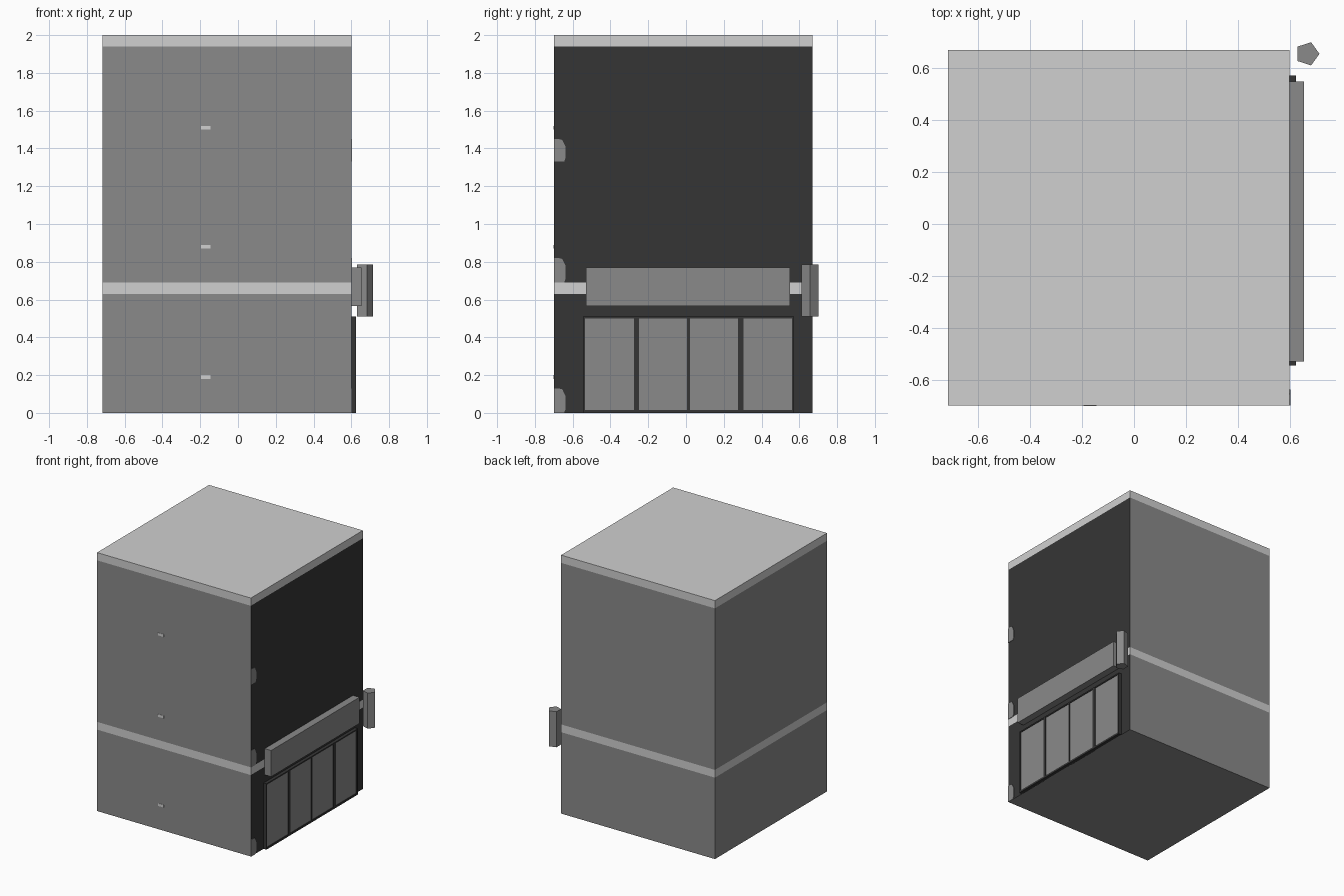
import bpy, bmesh, math
from mathutils import Vector

if "Cube" in bpy.data.objects:
    bpy.data.objects.remove(bpy.data.objects["Cube"])


def material(name, v):
    m = bpy.data.materials.new(name)
    m.diffuse_color = (v, v, v, 1)
    m.use_nodes = True
    m.node_tree.nodes["Principled BSDF"].inputs["Base Color"].default_value = m.diffuse_color
    return m


GREY = material("wall grey", 0.255)
LIGHT = material("trim light grey", 0.63)
DARK = material("facade dark grey", 0.036)


def finish(name, bm, mats):
    bmesh.ops.recalc_face_normals(bm, faces=bm.faces)
    me = bpy.data.meshes.new(name)
    bm.to_mesh(me)
    bm.free()
    for m in mats:
        me.materials.append(m)
    ob = bpy.data.objects.new(name, me)
    bpy.context.collection.objects.link(ob)
    return ob


def add_box(bm, lo, hi):
    verts = bmesh.ops.create_cube(bm, size=1)["verts"]
    for v in verts:
        v.co = Vector([(a + b) / 2 + c * (b - a) for a, b, c in zip(lo, hi, v.co)])


def box(name, lo, hi, mat):
    bm = bmesh.new()
    add_box(bm, lo, hi)
    return finish(name, bm, [mat])


def prism(name, pts, offset, mat):
    bm = bmesh.new()
    face = bm.faces.new([bm.verts.new(p) for p in pts])
    ext = bmesh.ops.extrude_face_region(bm, geom=[face], use_keep_orig=True)["geom"]
    for v in ext:
        if isinstance(v, bmesh.types.BMVert):
            v.co += Vector(offset)
    return finish(name, bm, [mat])


# building block, cut into storeys and trim bands
bm = bmesh.new()
add_box(bm, (-0.717, -0.70, 0), (0.60, 0.67, 2.0))
for z in (0.63, 0.69, 1.94):
    bmesh.ops.bisect_plane(bm, geom=bm.verts[:] + bm.edges[:] + bm.faces[:],
                           plane_co=(0, 0, z), plane_no=(0, 0, 1))
bm.normal_update()
for f in bm.faces:
    z = f.calc_center_median().z
    if 0.63 < z < 0.69 or z > 1.94:
        f.material_index = 1
    elif f.normal.x > 0.9:
        f.material_index = 2
finish("building", bm, [GREY, LIGHT, DARK])

# shop front: dark frame bars around four grey panels
bm = bmesh.new()
Y0, Y1, TOP = -0.545, 0.572, 0.51
panels = [(-0.535, -0.275), (-0.25, 0.005), (0.02, 0.275), (0.305, 0.56)]
edges = [Y0] + [y for p in panels for y in p] + [Y1]
for a, b in zip(edges[0::2], edges[1::2]):
    add_box(bm, (0.595, a, 0), (0.625, b, TOP))
for a, b in panels:
    add_box(bm, (0.595, a, 0), (0.625, b, 0.015))
    add_box(bm, (0.595, a, 0.50), (0.625, b, TOP))
finish("shop_frame", bm, [DARK])
for i, (a, b) in enumerate(panels):
    box(f"shop_panel_{i + 1}", (0.597, a, 0.015), (0.62, b, 0.50), GREY)

# sign board above the shop and the hanging five-sided sign
box("sign_board", (0.598, -0.53, 0.567), (0.655, 0.55, 0.77), GREY)
pent = [(0.668 + 0.047 * math.cos(math.tau * i / 5),
         0.656 + 0.047 * math.sin(math.tau * i / 5), 0.51) for i in range(5)]
prism("hanging_sign", pent, (0, 0, 0.275), GREY)

# grey corner patches on the dark facade
for i, (z0, z1) in enumerate([(0, 0.13), (0.69, 0.82), (1.33, 1.45)]):
    pts = [(-0.70, z0), (-0.645, z0), (-0.638, z0 + 0.02), (-0.638, z1 - 0.04),
           (-0.655, z1 - 0.005), (-0.675, z1), (-0.70, z1)]
    prism(f"corner_patch_{i + 1}", [(0.599, y, z) for y, z in pts], (0.004, 0, 0), GREY)

# tiny pale marks on the front wall
for i, z in enumerate((0.19, 0.88, 1.51)):
    box(f"wall_mark_{i + 1}", (-0.195, -0.702, z - 0.01), (-0.145, -0.699, z + 0.01), LIGHT)
